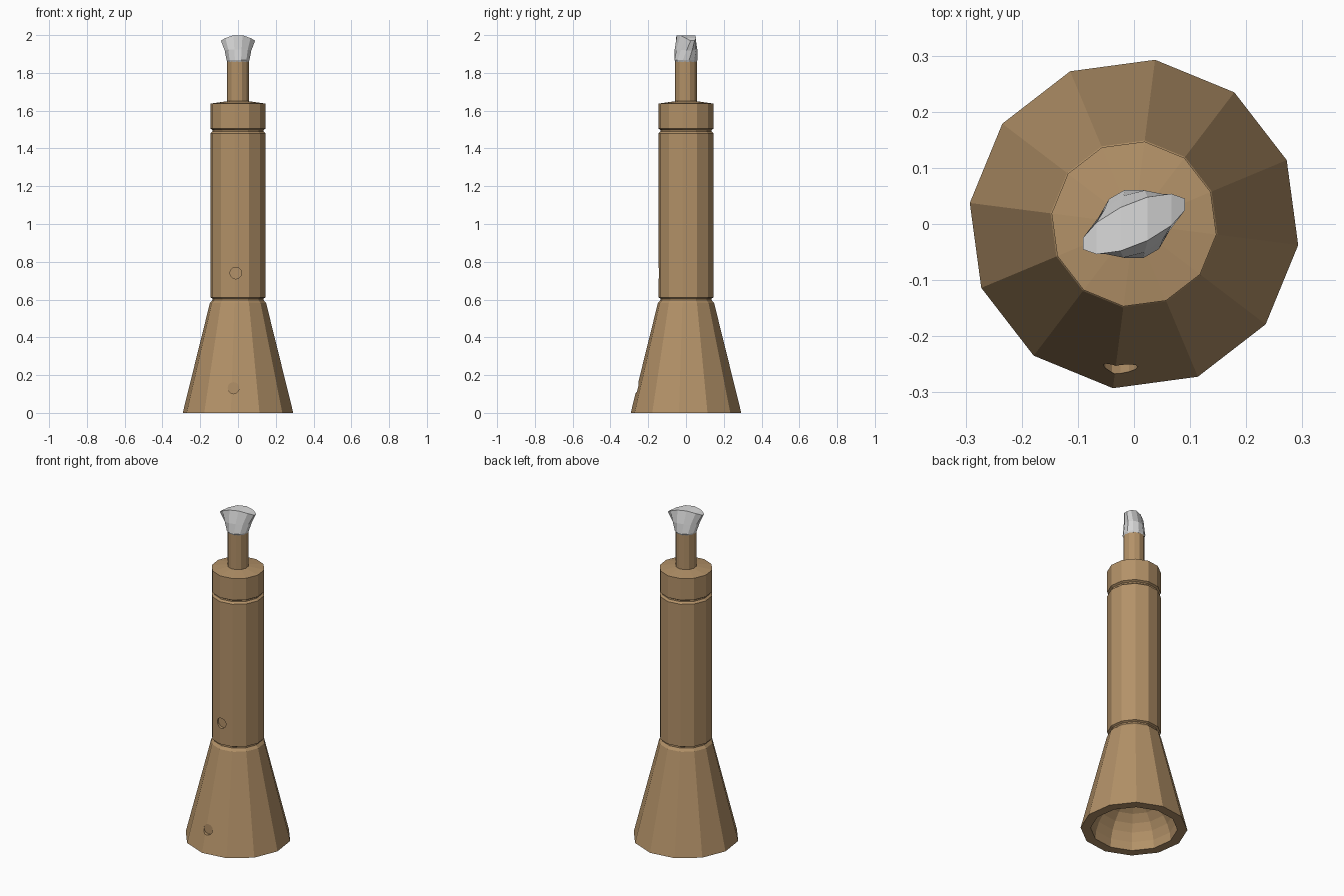
import bpy, bmesh, math
from mathutils import Matrix, Vector

if "Cube" in bpy.data.objects:
    bpy.data.objects.remove(bpy.data.objects["Cube"])

SIDES = 12
TURN = math.radians(-7.3)


def material(name, rgb):
    m = bpy.data.materials.new(name)
    m.diffuse_color = (*rgb, 1)
    m.use_nodes = True
    m.node_tree.nodes["Principled BSDF"].inputs["Base Color"].default_value = m.diffuse_color
    return m


wood = material("warm wood", (0.45, 0.285, 0.138))
cane = material("pale grey reed", (0.70, 0.70, 0.70))


def finish(name, bm, mat):
    bmesh.ops.recalc_face_normals(bm, faces=bm.faces[:])
    me = bpy.data.meshes.new(name)
    bm.to_mesh(me)
    bm.free()
    ob = bpy.data.objects.new(name, me)
    bpy.context.collection.objects.link(ob)
    me.materials.append(mat)
    return ob


def bridge(bm, a, b):
    n = len(a)
    for i in range(n):
        bm.faces.new((a[i], a[(i + 1) % n], b[(i + 1) % n], b[i]))


def lathe(name, profile, mat):
    """Closed faceted solid from (radius, z) rings, capped at both ends."""
    bm = bmesh.new()
    rings = [[bm.verts.new((r * math.cos(TURN + math.tau * i / SIDES),
                            r * math.sin(TURN + math.tau * i / SIDES), z))
              for i in range(SIDES)] for r, z in profile]
    for a, b in zip(rings, rings[1:]):
        bridge(bm, a, b)
    bm.faces.new(rings[0])
    bm.faces.new(rings[-1])
    return finish(name, bm, mat)


# Hollow bell, grooved body, collar and stem in one turned piece
bore = [(0.24 * math.cos(a), 0.24 * math.sin(a))
        for a in (math.radians(d) for d in (80, 65, 50, 37, 25, 12, 0))]
outside = [(0.295, 0.0), (0.150, 0.582), (0.136, 0.598), (0.136, 0.606),
           (0.148, 0.612), (0.148, 1.480), (0.136, 1.490), (0.136, 1.498),
           (0.148, 1.505), (0.148, 1.637), (0.058, 1.650), (0.058, 1.865)]
pipe = lathe("pipe_body", bore + outside, wood)

# Shallow finger holes drilled in the front
for x, z, back in ((-0.012, 0.74, -0.128), (-0.024, 0.132, -0.248)):
    bm = bmesh.new()
    depth = 0.2
    place = Matrix.Translation((x, back - depth / 2, z)) @ Matrix.Rotation(math.pi / 2, 4, 'X')
    bmesh.ops.create_cone(bm, cap_ends=True, segments=12, radius1=0.031,
                          radius2=0.031, depth=depth, matrix=place)
    cutter = finish("hole_cutter", bm, wood)
    cutter.hide_render = True
    mod = pipe.modifiers.new("finger_hole", 'BOOLEAN')
    mod.operation = 'DIFFERENCE'
    mod.solver = 'EXACT'
    mod.object = cutter
    bpy.context.view_layer.objects.active = pipe
    bpy.ops.object.modifier_apply(modifier=mod.name)
    bpy.data.objects.remove(cutter)

# Reed: round at the stem, flattening to a slanted, crowned blade
bm = bmesh.new()
rings = []
for z, rx, ry, lag, crown in ((1.858, 0.058, 0.058, 90, 0), (1.868, 0.063, 0.063, 90, 0),
                              (1.925, 0.073, 0.060, 72, 0.006), (2.001, 0.094, 0.054, 48, 0.033)):
    ring = []
    for i in range(SIDES):
        t = math.radians(15 + 30 * i)
        ring.append(bm.verts.new((rx * math.cos(t), ry * math.cos(t - math.radians(lag)),
                                  z - crown * math.cos(t) ** 2)))
    rings.append(ring)
for a, b in zip(rings, rings[1:]):
    bridge(bm, a, b)
bm.faces.new(rings[0])
top = rings[-1]
for i in range(SIDES // 2 - 1):
    bm.faces.new((top[i], top[i + 1], top[SIDES - 2 - i], top[SIDES - 1 - i]))
finish("reed", bm, cane)
